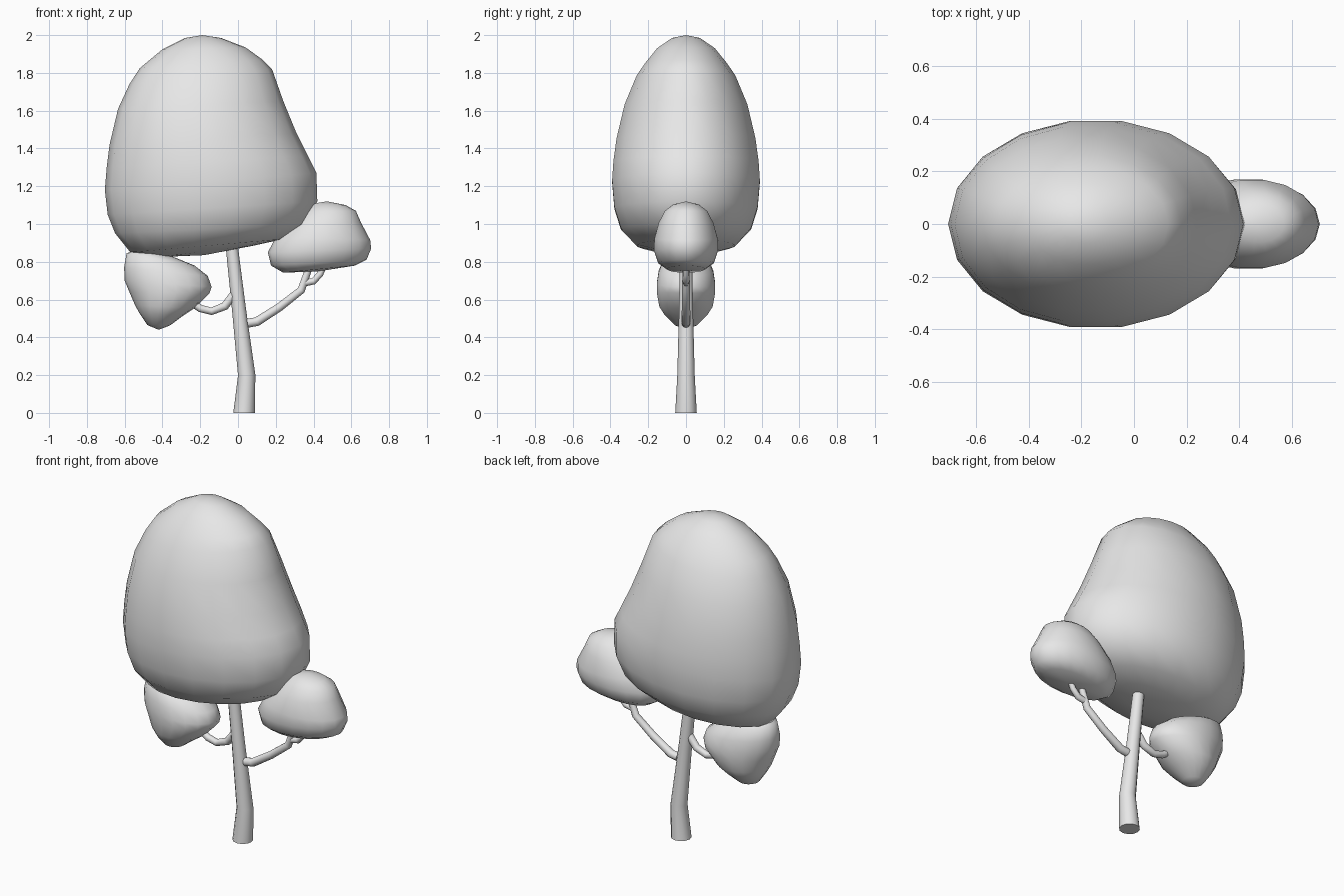
import bpy
import bmesh
import math
from mathutils import Vector

if "Cube" in bpy.data.objects:
    bpy.data.objects.remove(bpy.data.objects["Cube"], do_unlink=True)

grey = bpy.data.materials.new("plain_grey")
grey.use_nodes = True
grey.diffuse_color = (0.8, 0.8, 0.8, 1)
grey.node_tree.nodes["Principled BSDF"].inputs["Base Color"].default_value = (0.8, 0.8, 0.8, 1)


def loft(name, rings, sides, top=None, bottom=None):
    """Skin a stack of ellipses, each spanning two x-z points with a y half-width.
    An end closes on a tip point if one is given, otherwise with a flat cap."""
    bm = bmesh.new()
    loops = []
    for left, right, half_depth in rings:
        centre = (left + right) / 2
        reach = (right - left) / 2
        loop = []
        for i in range(sides):
            angle = math.tau * i / sides
            side = Vector((0, half_depth * math.sin(angle), 0))
            loop.append(bm.verts.new(centre + reach * math.cos(angle) + side))
        loops.append(loop)
    for upper, lower in zip(loops, loops[1:]):
        for i in range(sides):
            j = (i + 1) % sides
            bm.faces.new((upper[i], upper[j], lower[j], lower[i]))
    for loop, tip in ((loops[0], top), (loops[-1], bottom)):
        if tip is None:
            bm.faces.new(loop)
            continue
        point = bm.verts.new((tip[0], 0, tip[1]))
        for i in range(sides):
            bm.faces.new((loop[i], loop[(i + 1) % sides], point))
    bmesh.ops.recalc_face_normals(bm, faces=bm.faces)
    mesh = bpy.data.meshes.new(name)
    bm.to_mesh(mesh)
    bm.free()
    mesh.materials.append(grey)
    obj = bpy.data.objects.new(name, mesh)
    bpy.context.collection.objects.link(obj)
    bpy.ops.object.select_all(action="DESELECT")
    obj.select_set(True)
    bpy.context.view_layer.objects.active = obj
    bpy.ops.object.shade_smooth_by_angle(angle=math.radians(65))
    return obj


def foliage(name, top, rows, bottom):
    """Rows: left x, left z, right x, right z, half depth."""
    rings = [(Vector((xl, 0, zl)), Vector((xr, 0, zr)), depth)
             for xl, zl, xr, zr, depth in rows]
    return loft(name, rings, 18, top, bottom)


def limb(name, path, sides=12):
    """Path points: x, z, radius. Rings stand square to the path."""
    points = [Vector((x, 0, z)) for x, z, _ in path]
    rings = []
    for i, (point, (_, _, radius)) in enumerate(zip(points, path)):
        along = points[min(i + 1, len(points) - 1)] - points[max(i - 1, 0)]
        if i == 0 and name == "trunk":
            along = Vector((0, 0, 1))  # the base sits flat on the ground
        across = along.cross(Vector((0, 1, 0))).normalized() * radius
        rings.append((point - across, point + across, radius))
    return loft(name, rings, sides)


# Trunk and branches
limb("trunk", [(.032, 0, .057), (.046, .2, .046), (.005, .55, .037), (-.035, .9, .032)])
limb("right_side_branch_inner", [(-.02, .63, .022), (-.07, .565, .022), (-.14, .538, .02),
                                 (-.2, .553, .02), (-.27, .6, .018)])
limb("left_branch", [(.05, .475, .024), (.1, .483, .024), (.22, .56, .022),
                     (.335, .65, .021), (.38, .78, .018)])
limb("left_twig", [(.34, .685, .018), (.4, .697, .018), (.435, .735, .017), (.46, .79, .015)])

# Main canopy
foliage("main_canopy", (-.19, 2), [
    (-.28, 1.985, -.09, 1.985, .075),
    (-.4, 1.925, .04, 1.935, .155),
    (-.52, 1.825, .13, 1.87, .22),
    (-.575, 1.74, .18, 1.82, .265),
    (-.635, 1.61, .24, 1.65, .33),
    (-.68, 1.42, .31, 1.48, .373),
    (-.695, 1.3, .37, 1.36, .39),
    (-.705, 1.18, .415, 1.27, .397),
    (-.69, 1.05, .42, 1.12, .385),
    (-.65, .95, .365, 1, .35),
    (-.57, .85, .24, .92, .26),
    (-.42, .825, .08, .885, .13),
], (-.18, .835))

# Small canopy on the model's left
foliage("left_canopy", (.47, 1.12), [
    (.38, 1.105, .57, 1.1, .07),
    (.33, 1.065, .624, 1.07, .115),
    (.265, 1, .65, 1.01, .147),
    (.2, .93, .7, .915, .17),
    (.158, .85, .705, .87, .172),
    (.175, .78, .68, .81, .15),
    (.24, .742, .62, .78, .1),
], (.43, .75))

# Small canopy on the model's right
foliage("right_canopy", (-.45, .865), [
    (-.54, .865, -.36, .833, .075),
    (-.59, .845, -.23, .78, .12),
    (-.603, .77, -.16, .725, .147),
    (-.6, .7, -.14, .667, .157),
    (-.575, .64, -.15, .635, .157),
    (-.545, .57, -.23, .555, .143),
    (-.52, .525, -.29, .515, .115),
    (-.48, .465, -.36, .463, .06),
], (-.42, .44))
